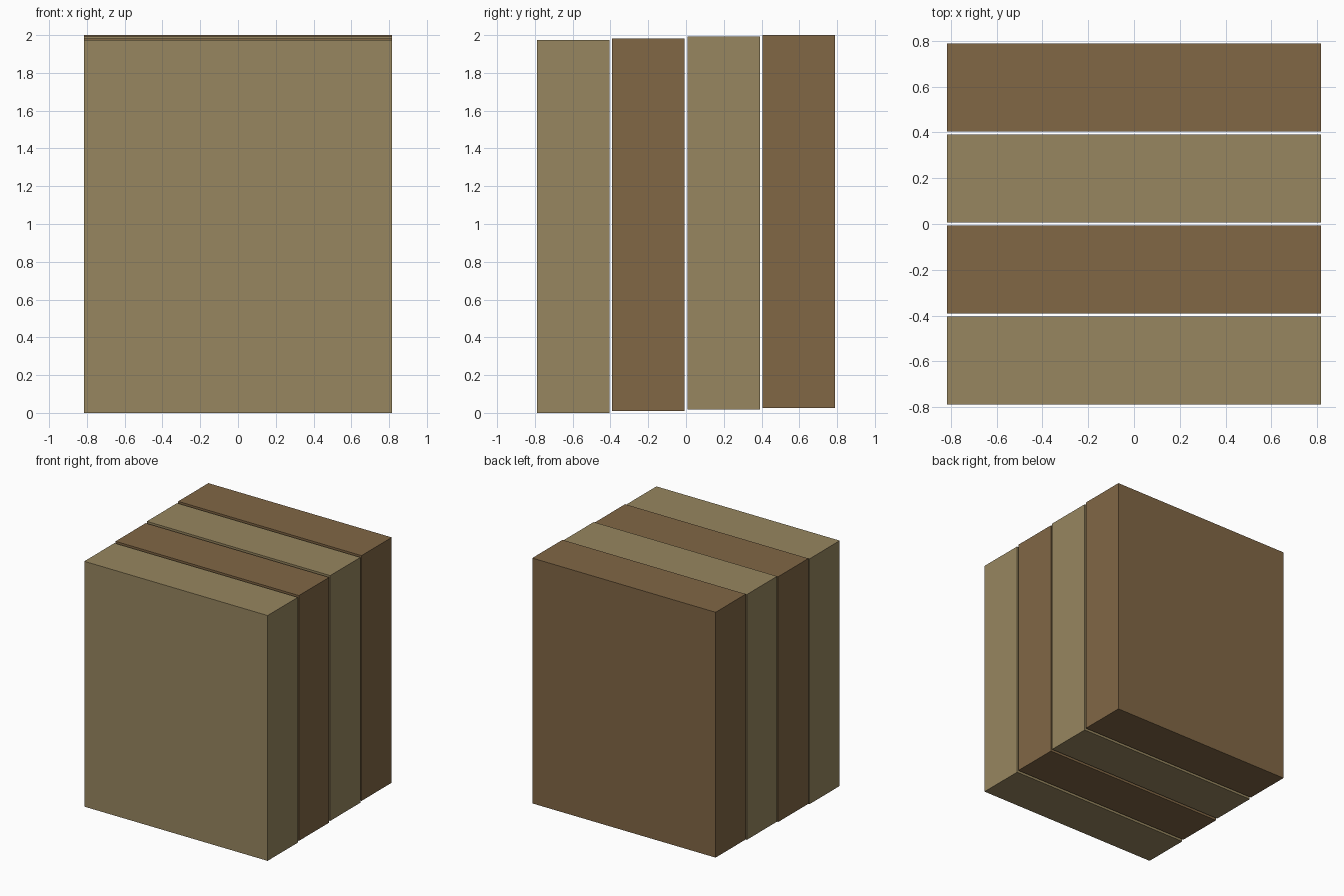
import bpy

if "Cube" in bpy.data.objects:
    bpy.data.objects.remove(bpy.data.objects["Cube"])

WIDTH, DEPTH, HEIGHT = 1.632, 0.384, 1.974
PITCH, STEP = 0.398, 0.0087  # spacing in y, rise per panel


def material(name, color):
    mat = bpy.data.materials.new(name)
    mat.diffuse_color = color
    mat.use_nodes = True
    mat.node_tree.nodes["Principled BSDF"].inputs["Base Color"].default_value = mat.diffuse_color
    return mat


mats = [material("light_wood", (0.31, 0.24, 0.115, 1)),
        material("dark_wood", (0.22, 0.135, 0.06, 1))]

# Four upright panels side by side, each slightly higher than the last
for i in range(4):
    bpy.ops.mesh.primitive_cube_add(
        size=1, location=(0, (i - 1.5) * PITCH, HEIGHT / 2 + i * STEP))
    panel = bpy.context.object
    panel.name = f"panel_{i + 1}"
    panel.scale = (WIDTH, DEPTH, HEIGHT)
    bpy.ops.object.transform_apply(location=False, rotation=False, scale=True)
    panel.data.materials.append(mats[i % 2])
